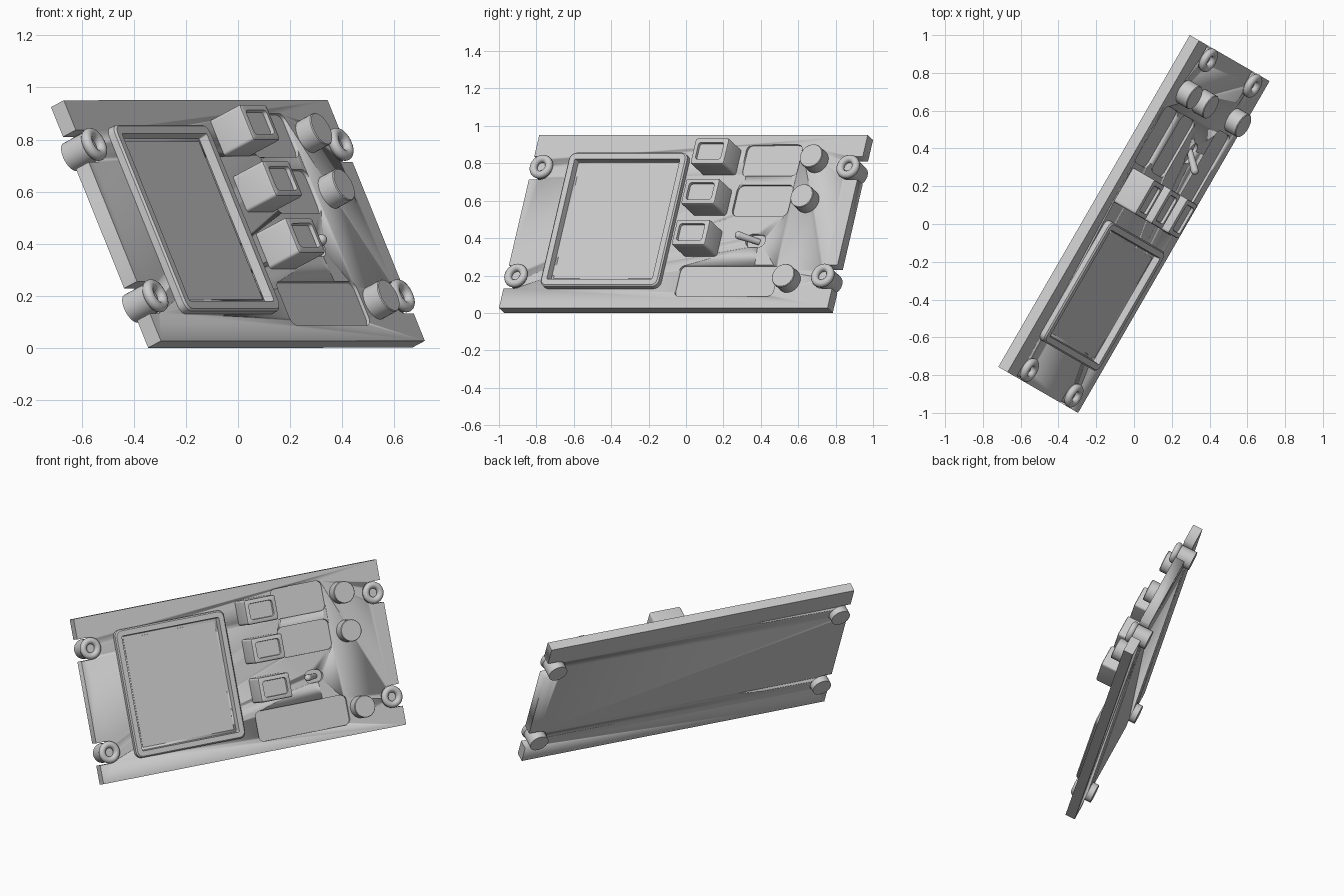
import bpy, bmesh
from math import sin, cos, pi, radians
from mathutils import Matrix, Vector

if "Cube" in bpy.data.objects:
    bpy.data.objects.remove(bpy.data.objects["Cube"])

# Panel frame: u along the width, v up the face, w out of the face
W, H, T = 2.028, 1.02, 0.0625
U = Vector((0.5, 0.866, 0))
V = Vector((-0.366, 0.211, 0.9063))
N = U.cross(V).normalized()
M = Matrix((U, V, N)).transposed().to_4x4()
M.translation = (-0.296, -1.0, 0.0264)


def rounded(cu, cv, wu, wv, r, seg=6):
    """Rounded rectangle outline centred on (cu, cv)."""
    pts = []
    for i, (sx, sy) in enumerate(((1, 1), (-1, 1), (-1, -1), (1, -1))):
        for k in range(seg + 1):
            a = pi / 2 * (i + k / seg)
            pts.append((cu + sx * (wu / 2 - r) + r * cos(a),
                        cv + sy * (wv / 2 - r) + r * sin(a)))
    return pts


def circle(cu, cv, r, n=32):
    return [(cu + r * cos(2 * pi * i / n), cv + r * sin(2 * pi * i / n)) for i in range(n)]


def add_stack(bm, loops, ring=False):
    """Skin a list of (outline, w) loops; ring closes it on itself, else ends are capped."""
    rows = [[bm.verts.new((x, y, w)) for x, y in pts] for pts, w in loops]
    pairs = list(zip(rows, rows[1:])) + ([(rows[-1], rows[0])] if ring else [])
    for a, b in pairs:
        n = len(a)
        for i in range(n):
            j = (i + 1) % n
            bm.faces.new((a[i], a[j], b[j], b[i]))
    if not ring:
        bm.faces.new(rows[0][::-1])
        bm.faces.new(rows[-1])


def make(name, bm, local=Matrix()):
    bmesh.ops.recalc_face_normals(bm, faces=bm.faces)
    me = bpy.data.meshes.new(name)
    bm.to_mesh(me)
    bm.free()
    ob = bpy.data.objects.new(name, me)
    bpy.context.collection.objects.link(ob)
    ob.matrix_world = M @ local
    bpy.ops.object.select_all(action='DESELECT')
    ob.select_set(True)
    bpy.context.view_layer.objects.active = ob
    bpy.ops.object.shade_smooth_by_angle(angle=radians(35))
    return ob


def stack(name, loops, ring=False, local=Matrix()):
    bm = bmesh.new()
    add_stack(bm, loops, ring)
    return make(name, bm, local)


# Positions shared by parts
rows_v = (0.86, 0.622, 0.381)
screw_uv = [(u, v) for u in (0.068, W - 0.066) for v in (0.184, 0.826)]

# Panel plate
box = [(0, 0), (W, 0), (W, H), (0, H)]
panel = stack("panel", [(box, -T), (box, 0)])

# Cutter: label recesses, toggle slot and edge notches
bm = bmesh.new()
for cu, cv, wu in ((1.473, 0.871, 0.345), (1.473, 0.634, 0.345), (1.365, 0.16, 0.61)):
    o = rounded(cu, cv, wu, 0.185, 0.035)
    add_stack(bm, [(o, -0.014), (o, 0.05)])
slot = rounded(1.487, 0.397, 0.12, 0.078, 0.038)
add_stack(bm, [(slot, -0.02), (slot, 0.05)])
for u, v in screw_uv:
    edge = 0.0 if u < 1 else W
    o = rounded(edge, v, 0.26, 0.136, 0.066)
    add_stack(bm, [(o, -0.2), (o, 0.1)])
cutter = make("recess_cutter", bm)
cutter.hide_render = True
cutter.hide_viewport = False
cutter.display_type = 'WIRE'

mod = panel.modifiers.new("recesses", 'BOOLEAN')
mod.operation = 'DIFFERENCE'
mod.solver = 'EXACT'
mod.object = cutter
bpy.context.view_layer.objects.active = panel
bpy.ops.object.modifier_apply(modifier=mod.name)
bpy.data.objects.remove(cutter)

# Screen bezel (raised ring) and screen plate
cu, cv, wu, wv = 0.601, 0.508, 0.73, 0.79


def bez(d, r):
    return rounded(cu, cv, wu - 2 * d, wv - 2 * d, r)


stack("screen_bezel", [(bez(0, 0.04), -0.005), (bez(0, 0.04), 0.028), (bez(0.008, 0.034), 0.036),
                       (bez(0.04, 0.008), 0.036), (bez(0.046, 0.006), -0.005)], ring=True)
glass = bez(0.06, 0.004)
stack("screen", [(glass, -0.005), (glass, 0.003)])

# Push buttons with dished caps
for i, v in enumerate(rows_v):
    def b(d, r):
        return rounded(1.166, v, 0.208 - 2 * d, 0.152 - 2 * d, r)
    stack(f"button_{i + 1}", [(b(0, 0.014), -0.005), (b(0, 0.014), 0.135), (b(0.003, 0.012), 0.142),
                              (b(0.009, 0.01), 0.145), (b(0.026, 0.016), 0.145),
                              (b(0.028, 0.016), 0.13)])

# Knobs
for i, v in enumerate((0.865, 0.629, 0.159)):
    stack(f"knob_{i + 1}", [(circle(1.753, v, 0.068), -0.005), (circle(1.753, v, 0.068), 0.07),
                            (circle(1.753, v, 0.065), 0.074)])

# Toggle lever with rounded tip, leaning sideways
r, L = 0.021, 0.1
lever = [(circle(0, 0, 0.016, 16), -0.02)]
lever += [(circle(0, 0, r * cos(a), 16), L + r * sin(a)) for a in (radians(15 * k) for k in range(6))]
stack("toggle_lever", lever,
      local=Matrix.Translation((1.487, 0.397, -0.005)) @ Matrix.Rotation(radians(-43), 4, 'Y'))

# Mounting screws: shaft through the notch and rounded ring head
for i, (u, v) in enumerate(screw_uv):
    stack(f"screw_shaft_{i + 1}", [(circle(u, v, 0.06), -0.1), (circle(u, v, 0.06), 0.006)])
    head = [(circle(u, v, 0.047 + 0.021 * cos(a)), 0.015 + 0.021 * sin(a))
            for a in (2 * pi * k / 14 for k in range(14))]
    stack(f"screw_head_{i + 1}", head, ring=True)
